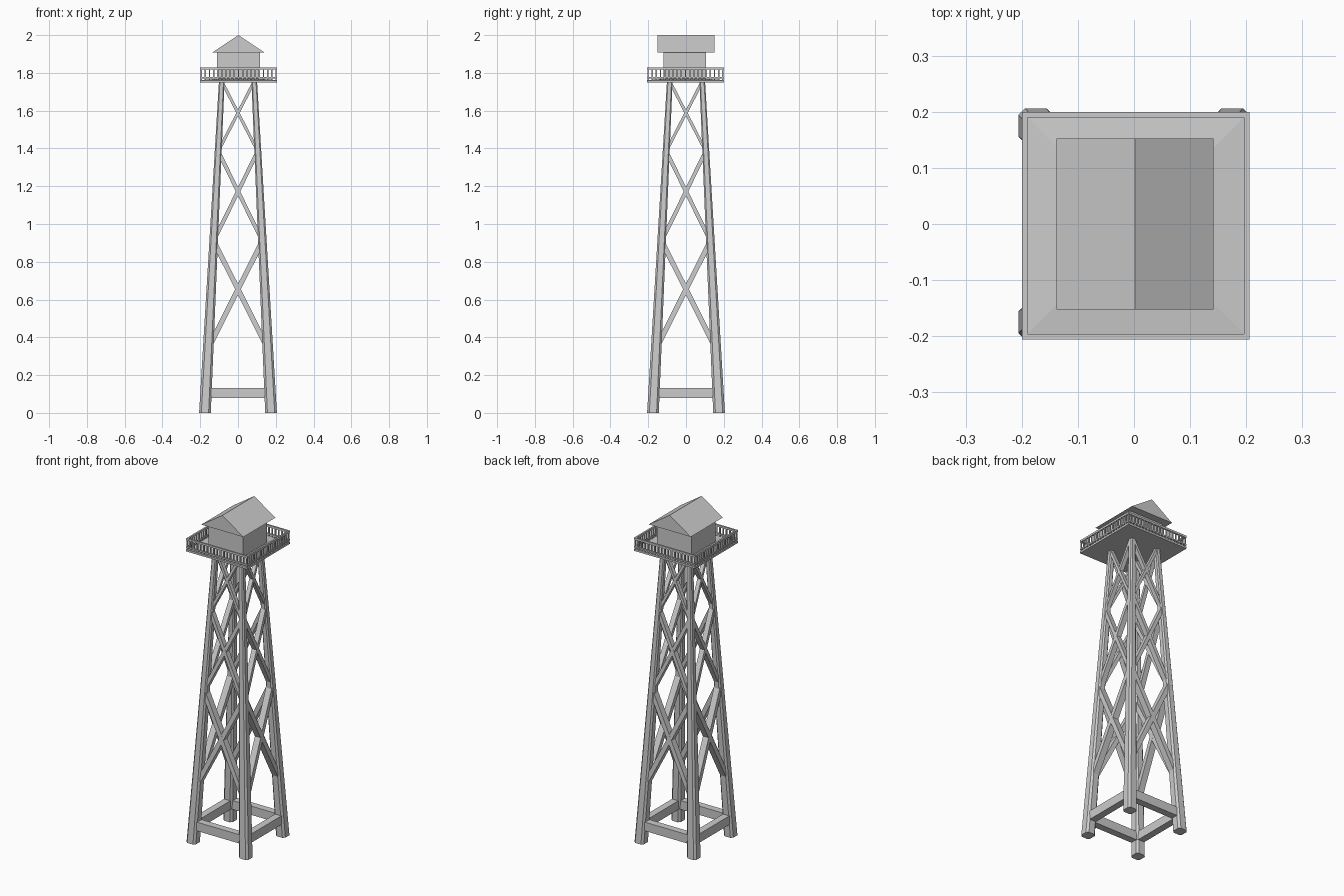
import bpy, bmesh, math
from mathutils import Vector, Matrix

if "Cube" in bpy.data.objects:
    bpy.data.objects.remove(bpy.data.objects["Cube"])

DECK_Z = 1.755


def make(name, bm):
    bmesh.ops.recalc_face_normals(bm, faces=bm.faces)
    me = bpy.data.meshes.new(name)
    bm.to_mesh(me)
    bm.free()
    ob = bpy.data.objects.new(name, me)
    bpy.context.collection.objects.link(ob)
    return ob


def loft(bm, rings):
    """Skin a list of equal-length point rings and cap both ends."""
    vs = [[bm.verts.new(p) for p in r] for r in rings]
    n = len(vs[0])
    for a, b in zip(vs, vs[1:]):
        for i in range(n):
            j = (i + 1) % n
            bm.faces.new((a[i], a[j], b[j], b[i]))
    bm.faces.new(vs[0][::-1])
    bm.faces.new(vs[-1])


def rect(cx, cy, hx, hy, z):
    return [(cx + sx * hx, cy + sy * hy, z)
            for sx, sy in ((-1, -1), (1, -1), (1, 1), (-1, 1))]


def box(bm, x0, x1, y0, y1, z0, z1):
    c = ((x0 + x1) / 2, (y0 + y1) / 2, (x1 - x0) / 2, (y1 - y0) / 2)
    loft(bm, [rect(*c, z0), rect(*c, z1)])


def beam(bm, a, b, width, depth):
    """Rectangular bar from a to b lying in the front face plane."""
    a, b = Vector(a), Vector(b)
    d = (b - a).normalized()
    side = d.cross(Vector((0, 1, 0))).normalized() * width / 2
    out = d.cross(side).normalized() * depth / 2
    loft(bm, [[p + s * side + o * out for s, o in
               ((-1, -1), (1, -1), (1, 1), (-1, 1))] for p in (a, b)])


def four_sides(names, build, centre=(0, 0, 0)):
    for k, side in enumerate(names):
        bm = bmesh.new()
        build(bm)
        m = Matrix.Translation(centre) @ Matrix.Rotation(k * math.pi / 2, 4, 'Z')
        bmesh.ops.transform(bm, matrix=m, verts=bm.verts)
        make(side, bm)


def side_names(part):
    return [f"{s}_{part}" for s in ("front", "right", "back", "left")]


def leg_centre(z):
    return 0.175 + (0.086 - 0.175) * z / DECK_Z


def leg_half(z):
    return 0.031 + (0.015 - 0.031) * z / DECK_Z


# Legs: tapering posts with chamfered corners
def leg(bm):
    rings = []
    for z in (0, DECK_Z):
        c, h = leg_centre(z), leg_half(z)
        k = h * 0.62
        rings.append([(c + x, -c + y, z) for x, y in
                      ((-k, -h), (k, -h), (h, -k), (h, k),
                       (k, h), (-k, h), (-h, k), (-h, -k))])
    loft(bm, rings)


four_sides([f"{c}_leg" for c in ("front_right", "back_right", "back_left", "front_left")], leg)


# Cross braces: three crossed pairs on each side
def braces(bm):
    for z0, z1, w in ((0.34, 0.91, 0.027), (0.91, 1.385, 0.021), (1.385, DECK_Z, 0.016)):
        c0, c1 = leg_centre(z0), leg_centre(z1)
        depth = leg_half((z0 + z1) / 2) * 1.5
        for s in (-1, 1):
            beam(bm, (s * c0, -c0, z0), (-s * c1, -c1, z1), w, depth)


four_sides(side_names("cross_braces"), braces)


# Base ties between the feet
def tie(bm):
    c = leg_centre(0.107)
    box(bm, -c, c, -c - 0.021, -c + 0.021, 0.08, 0.133)


four_sides(side_names("base_tie"), tie)

# Deck: flat below, slightly hipped on top
OFF = (0.003, -0.003)
bm = bmesh.new()
loft(bm, [rect(*OFF, 0.203, 0.203, 1.75), rect(*OFF, 0.203, 0.203, 1.761),
          rect(*OFF, 0.1, 0.1, 1.770)])
make("deck", bm)


# Railings: two rails and balusters on each side
def railing(bm):
    y = -0.198
    box(bm, -0.203, 0.193, y - 0.005, y + 0.005, 1.770, 1.778)
    box(bm, -0.203, 0.193, y - 0.005, y + 0.005, 1.817, 1.829)
    n = 18
    for i in range(n):
        x = -0.198 + 0.396 * i / n
        box(bm, x - 0.0035, x + 0.0035, y - 0.0035, y + 0.0035, 1.76, 1.82)


four_sides(side_names("railing"), railing, (*OFF, 0))

# Cabin
bm = bmesh.new()
box(bm, -0.111, 0.117, -0.12, 0.107, 1.76, 1.908)
make("cabin", bm)

# Gable roof with its ridge running front to back
bm = bmesh.new()
loft(bm, [[(-0.138, y, 1.907), (0.142, y, 1.907), (0.002, y, 2.0)]
          for y in (-0.152, 0.152)])
make("roof", bm)
